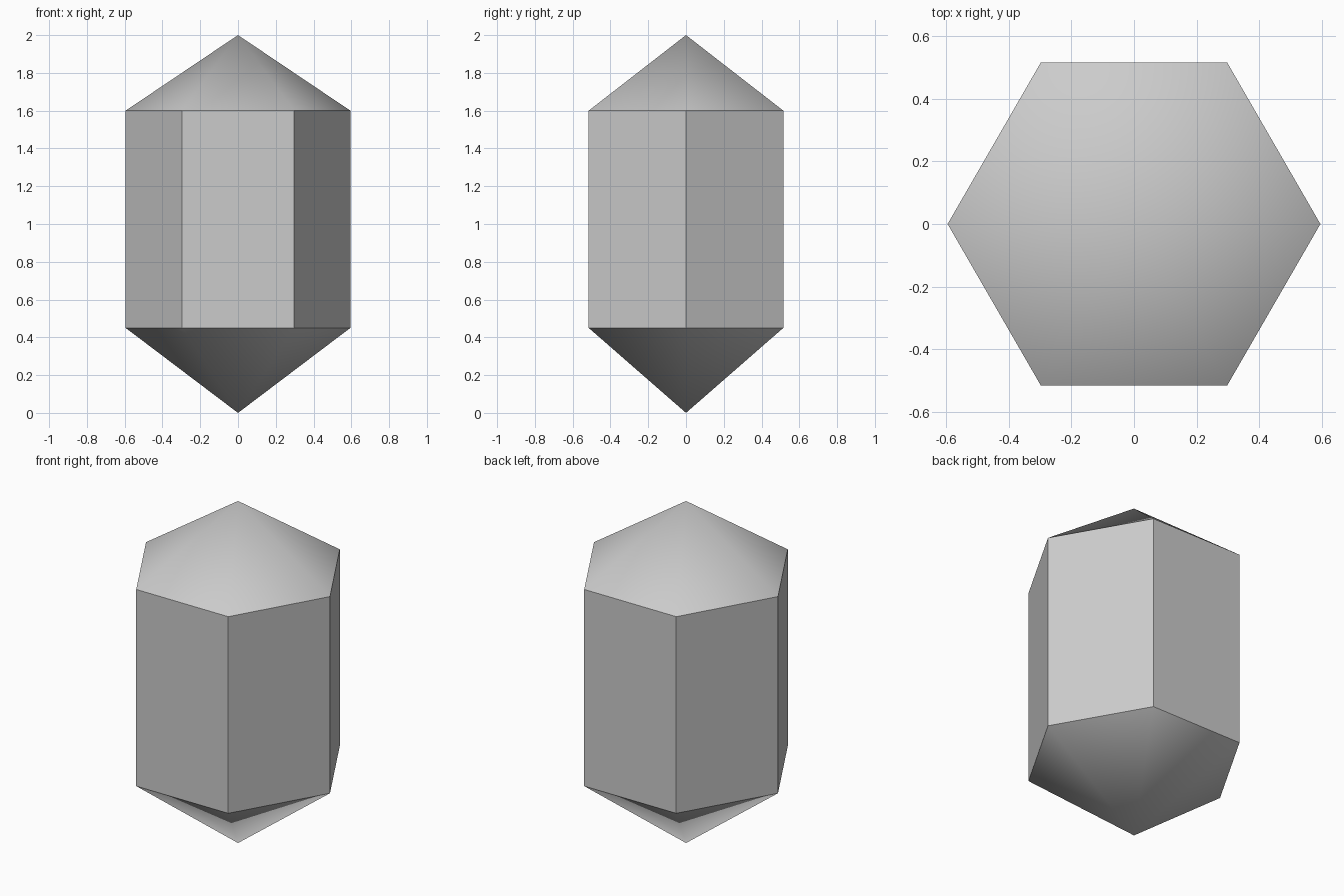
import bpy
import bmesh
from math import cos, sin, pi, radians

SIDES = 6
RADIUS = 0.595
LOWER, UPPER, TIP = 0.45, 1.6, 2.0

cube = bpy.data.objects.get("Cube")
if cube:
    bpy.data.objects.remove(cube, do_unlink=True)

# Plain grey stone
grey = bpy.data.materials.new("grey_stone")
grey.use_nodes = True
colour = (0.6, 0.6, 0.6, 1.0)
grey.diffuse_color = colour
grey.node_tree.nodes["Principled BSDF"].inputs["Base Color"].default_value = colour

bm = bmesh.new()


def ring(z):
    return [bm.verts.new((RADIUS * cos(2 * pi * i / SIDES),
                          RADIUS * sin(2 * pi * i / SIDES), z))
            for i in range(SIDES)]


# Prism body closed by a point at each end
low, high = ring(LOWER), ring(UPPER)
bottom, top = bm.verts.new((0, 0, 0)), bm.verts.new((0, 0, TIP))
for i in range(SIDES):
    j = (i + 1) % SIDES
    bm.faces.new((low[i], low[j], high[j], high[i]))
    bm.faces.new((high[i], high[j], top))
    bm.faces.new((low[j], low[i], bottom))

mesh = bpy.data.meshes.new("crystal")
bm.to_mesh(mesh)
bm.free()
mesh.materials.append(grey)
crystal = bpy.data.objects.new("crystal", mesh)
bpy.context.collection.objects.link(crystal)

# Soft tips, crisp prism edges
bpy.ops.object.select_all(action="DESELECT")
crystal.select_set(True)
bpy.context.view_layer.objects.active = crystal
bpy.ops.object.shade_smooth_by_angle(angle=radians(42))
